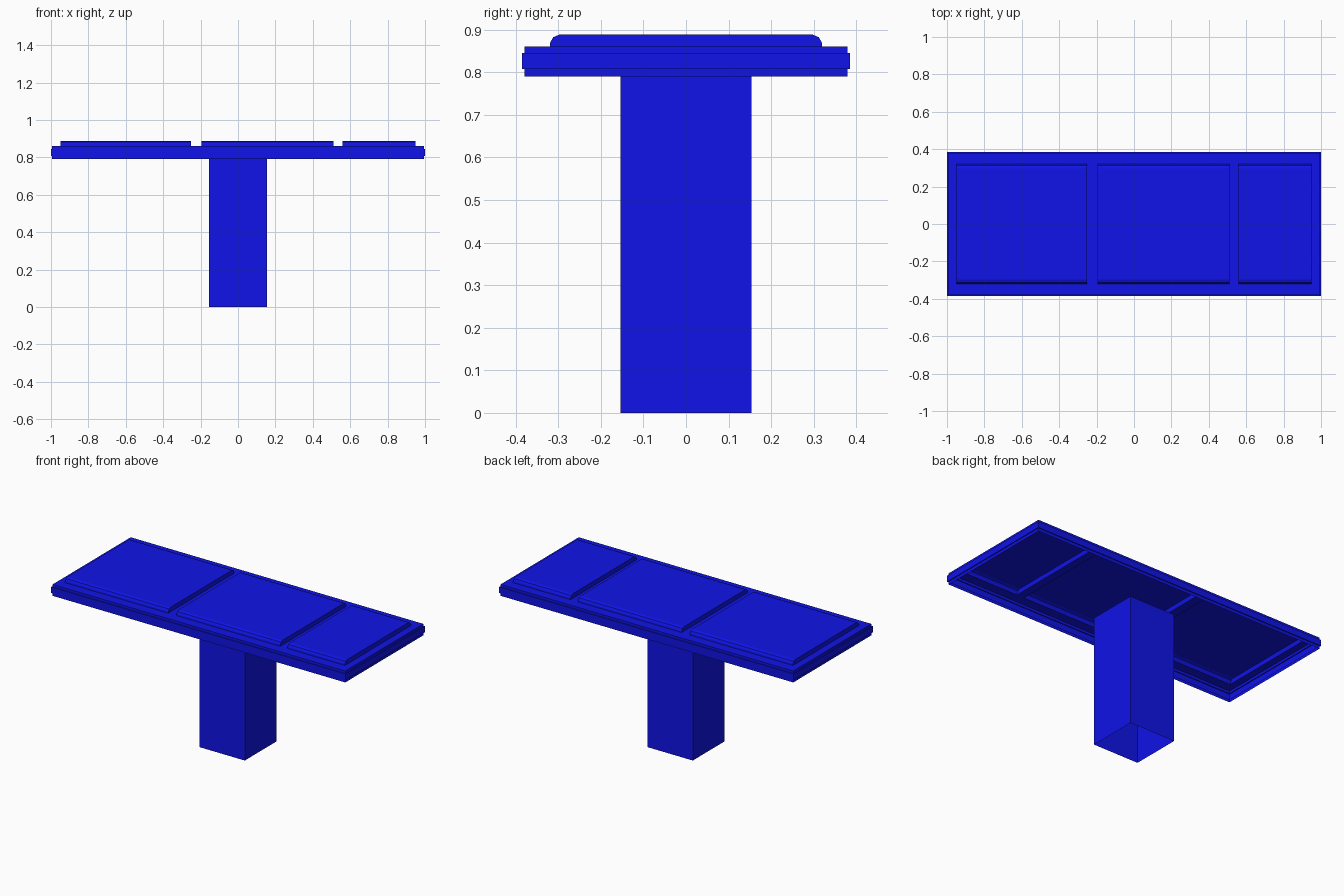
import bpy, bmesh

if "Cube" in bpy.data.objects:
    bpy.data.objects.remove(bpy.data.objects["Cube"])

mat = bpy.data.materials.new("blue")
mat.diffuse_color = (0.005, 0.007, 0.8, 1)
mat.use_nodes = True
mat.node_tree.nodes["Principled BSDF"].inputs["Base Color"].default_value = mat.diffuse_color


def finish(bm, name):
    me = bpy.data.meshes.new(name)
    bm.to_mesh(me)
    bm.free()
    me.materials.append(mat)
    ob = bpy.data.objects.new(name, me)
    bpy.context.collection.objects.link(ob)
    return ob


def add_face(bm, pts):
    bm.faces.new([bm.verts.new(p) for p in pts])


def rect_ring(hx, hy, z):
    return [(-hx, -hy, z), (hx, -hy, z), (hx, hy, z), (-hx, hy, z)]


def add_walls(bm, rings):
    # rings run from top to bottom; faces point outwards
    for a, b in zip(rings, rings[1:]):
        for i in range(4):
            j = (i + 1) % 4
            add_face(bm, [b[i], b[j], a[j], a[i]])


panels = [(-0.95, -0.25), (-0.195, 0.51), (0.56, 0.95)]
HX, HY, PY = 0.994, 0.379, 0.32
TOP, BOTTOM = 0.86, 0.79

# Table frame: thin open-bottomed shell with a raised band round its edge
bm = bmesh.new()
steps = [(0, TOP), (0, 0.845), (0.006, 0.845), (0.006, 0.808), (0, 0.808), (0, BOTTOM)]
add_walls(bm, [rect_ring(HX + d, HY + d, z) for d, z in steps])
xs = [-HX] + [x for p in panels for x in p] + [HX]
ys = [-HY, -PY, PY, HY]
for i in range(len(xs) - 1):
    for j in range(3):
        if j == 1 and i % 2 == 1:
            continue  # opening under a panel
        add_face(bm, [(xs[i], ys[j], TOP), (xs[i + 1], ys[j], TOP),
                      (xs[i + 1], ys[j + 1], TOP), (xs[i], ys[j + 1], TOP)])
bmesh.ops.remove_doubles(bm, verts=bm.verts, dist=1e-5)
finish(bm, "table_frame")

# Raised panels: rounded front and back edges, square ends, open below
half = [(-0.32, TOP), (-0.319, 0.869), (-0.312, 0.882), (-0.298, 0.888)]
profile = half + [(-y, z) for y, z in reversed(half)]
for n, (x0, x1) in enumerate(panels):
    bm = bmesh.new()
    for (ya, za), (yb, zb) in zip(profile, profile[1:]):
        add_face(bm, [(x0, ya, za), (x1, ya, za), (x1, yb, zb), (x0, yb, zb)])
    add_face(bm, [(x0, y, z) for y, z in profile])
    add_face(bm, [(x1, y, z) for y, z in reversed(profile)])
    bmesh.ops.remove_doubles(bm, verts=bm.verts, dist=1e-5)
    finish(bm, f"raised_panel_{n + 1}")

# Hollow square post, open at the floor
bm = bmesh.new()
top, base = rect_ring(0.154, 0.154, 0.792), rect_ring(0.154, 0.154, 0)
add_walls(bm, [top, base])
add_face(bm, top)
bmesh.ops.remove_doubles(bm, verts=bm.verts, dist=1e-5)
finish(bm, "post")
